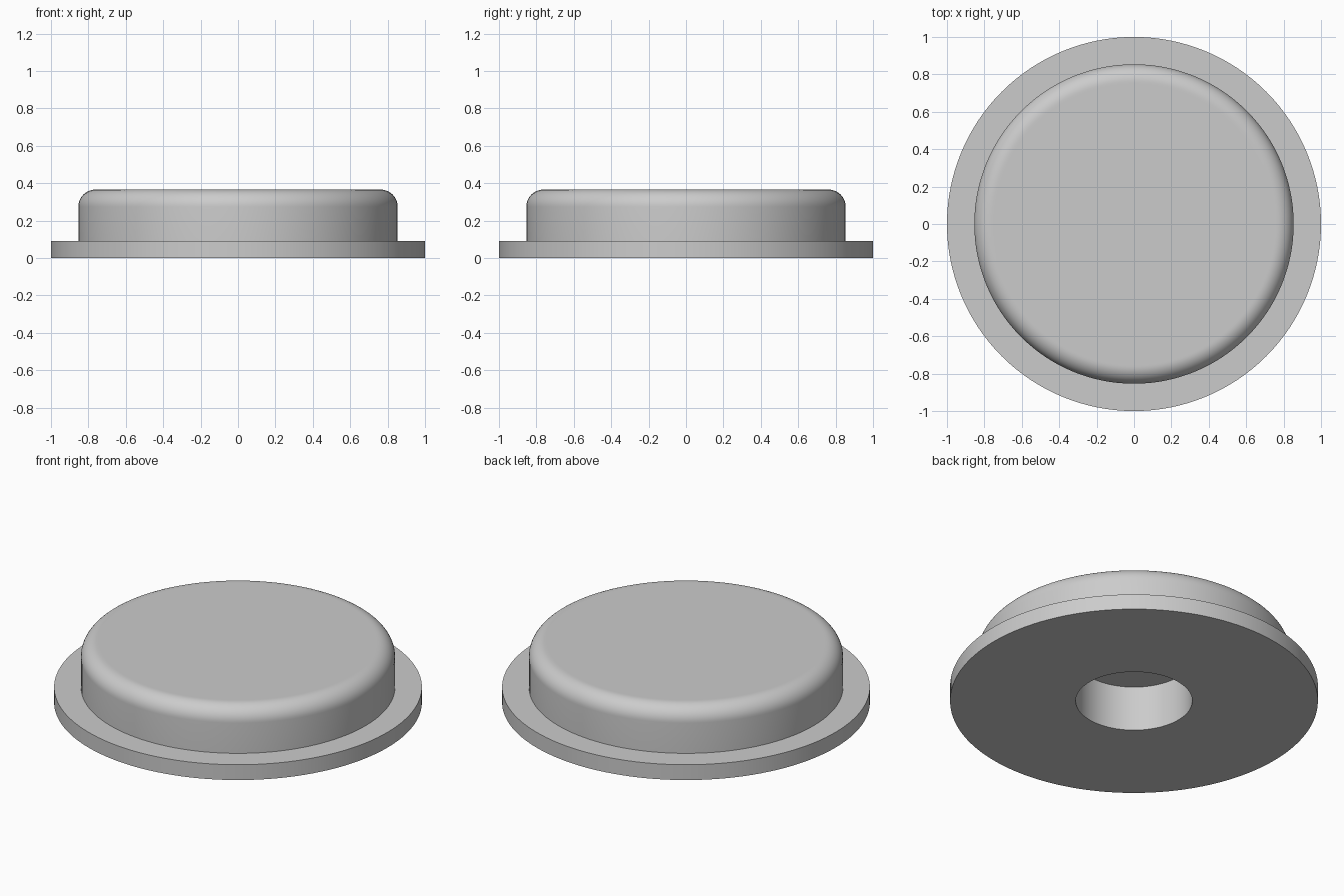
import bpy
import bmesh
from math import sin, cos, pi, radians
from mathutils import Matrix, Vector

if "Cube" in bpy.data.objects:
    bpy.data.objects.remove(bpy.data.objects["Cube"], do_unlink=True)

SEGMENTS = 128
FLANGE_R, FLANGE_Z = 1.0, 0.092
CAP_R, CAP_Z = 0.854, 0.366
FILLET, FILLET_STEPS = 0.092, 12
BORE_R, BORE_Z = 0.317, 0.27

grey = bpy.data.materials.new("light_grey")
grey.use_nodes = True
colour = (0.6, 0.6, 0.6, 1)
grey.diffuse_color = colour
grey.node_tree.nodes["Principled BSDF"].inputs["Base Color"].default_value = colour


def lathe(name, profile):
    """Revolve an open (radius, height) profile and close both ends with discs."""
    bm = bmesh.new()
    rings = []
    for r, z in profile:
        rings.append([bm.verts.new(Matrix.Rotation(2 * pi * i / SEGMENTS, 3, "Z") @ Vector((r, 0, z)))
                      for i in range(SEGMENTS)])
    for low, high in zip(rings, rings[1:]):
        for i in range(SEGMENTS):
            j = (i + 1) % SEGMENTS
            bm.faces.new((low[i], low[j], high[j], high[i]))
    bm.faces.new(rings[0][::-1])
    bm.faces.new(rings[-1])
    bmesh.ops.recalc_face_normals(bm, faces=bm.faces)
    mesh = bpy.data.meshes.new(name)
    bm.to_mesh(mesh)
    bm.free()
    mesh.materials.append(grey)
    obj = bpy.data.objects.new(name, mesh)
    bpy.context.collection.objects.link(obj)
    bpy.ops.object.select_all(action="DESELECT")
    obj.select_set(True)
    bpy.context.view_layer.objects.active = obj
    bpy.ops.object.shade_smooth_by_angle(angle=radians(30))
    return obj


# Rounded top edge, ending in a narrow ring that keeps the flat top evenly shaded
fillet = [(CAP_R - FILLET + FILLET * cos(a), CAP_Z - FILLET + FILLET * sin(a))
          for a in (pi / 2 * k / FILLET_STEPS for k in range(FILLET_STEPS + 1))]

# Blind bore, flange and domed cap as one turned solid
lathe("flanged_cap", [
    (BORE_R, BORE_Z), (BORE_R, 0),
    (FLANGE_R, 0), (FLANGE_R, FLANGE_Z),
    (CAP_R, FLANGE_Z), *fillet,
    (CAP_R - FILLET - 0.01, CAP_Z),
])
